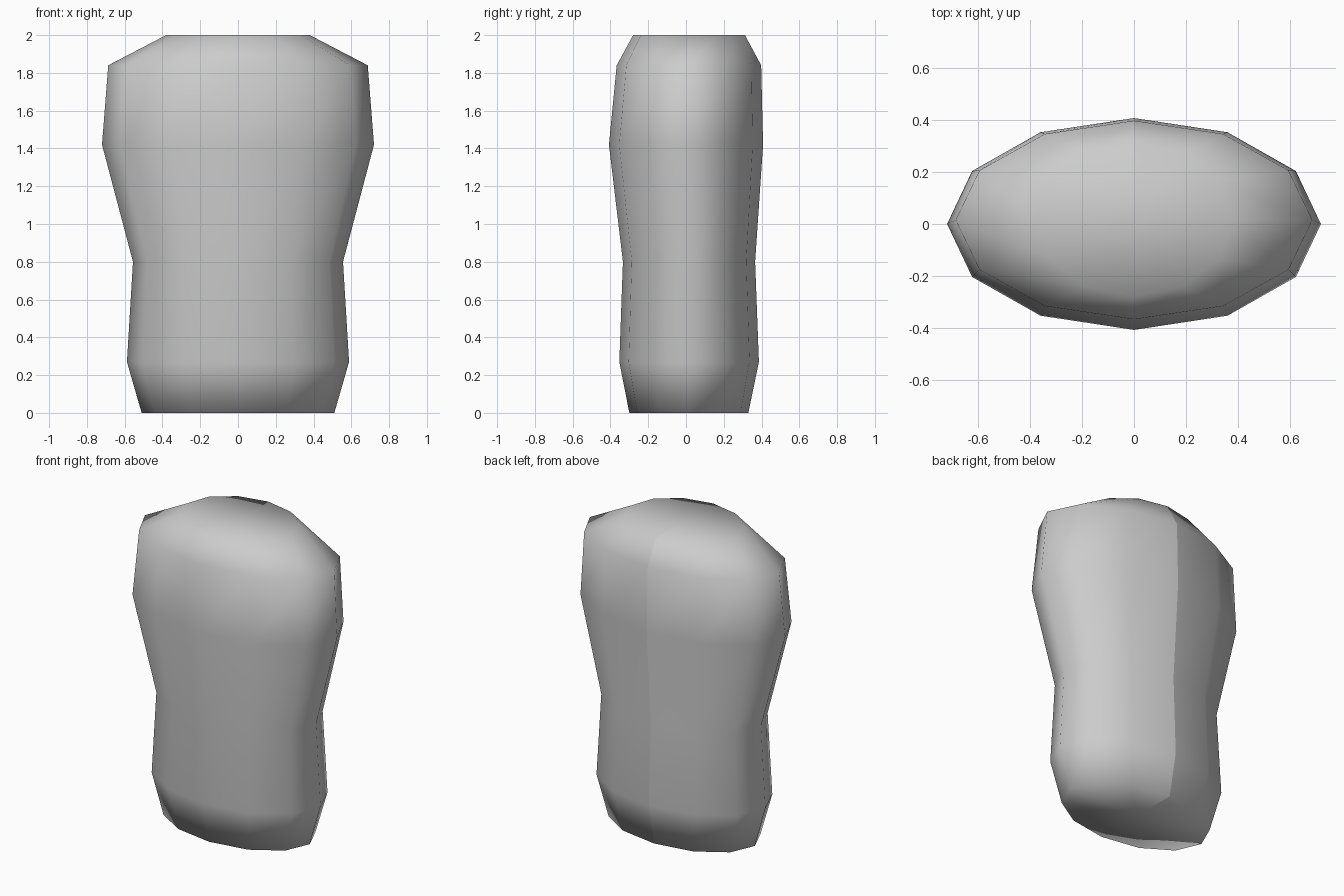
import bpy, bmesh, math

if "Cube" in bpy.data.objects:
    bpy.data.objects.remove(bpy.data.objects["Cube"])

# (z, half width, front y, back y) for each ring, bottom to top
RINGS = [
    (0.00, 0.51, -0.30, 0.33),
    (0.27, 0.588, -0.353, 0.386),
    (0.80, 0.556, -0.334, 0.366),
    (1.42, 0.72, -0.408, 0.408),
    (1.84, 0.687, -0.367, 0.398),
    (2.00, 0.38, -0.28, 0.312),
]
SIDES = 12

bm = bmesh.new()

# twelve-sided elliptical rings, the first column on the back centre line
rings = []
for z, w, front, back in RINGS:
    cy, ry = (front + back) / 2, (back - front) / 2
    ring = []
    for i in range(SIDES):
        a = math.pi / 2 + 2 * math.pi * i / SIDES
        ring.append(bm.verts.new((w * math.cos(a), cy + ry * math.sin(a), z)))
    rings.append(ring)

# side walls
for low, high in zip(rings, rings[1:]):
    for i in range(SIDES):
        j = (i + 1) % SIDES
        bm.faces.new((low[i], low[j], high[j], high[i]))

# fan caps
seam = [r[0] for r in rings]
for ring, top in ((rings[0], False), (rings[-1], True)):
    cy = (ring[0].co.y + ring[SIDES // 2].co.y) / 2
    centre = bm.verts.new((0, cy, ring[0].co.z))
    for i in range(SIDES):
        j = (i + 1) % SIDES
        bm.faces.new((ring[i], ring[j], centre) if top else (ring[j], ring[i], centre))
    seam.insert(len(seam) if top else 0, centre)

# smooth shading with one crease down the back
for f in bm.faces:
    f.smooth = True
for a, b in zip(seam, seam[1:]):
    bm.edges.get((a, b)).smooth = False

mesh = bpy.data.meshes.new("torso")
bm.to_mesh(mesh)
bm.free()

grey = bpy.data.materials.new("light grey")
grey.diffuse_color = (0.6, 0.6, 0.6, 1)
grey.use_nodes = True
grey.node_tree.nodes["Principled BSDF"].inputs["Base Color"].default_value = grey.diffuse_color
mesh.materials.append(grey)
bpy.context.collection.objects.link(bpy.data.objects.new("torso", mesh))
